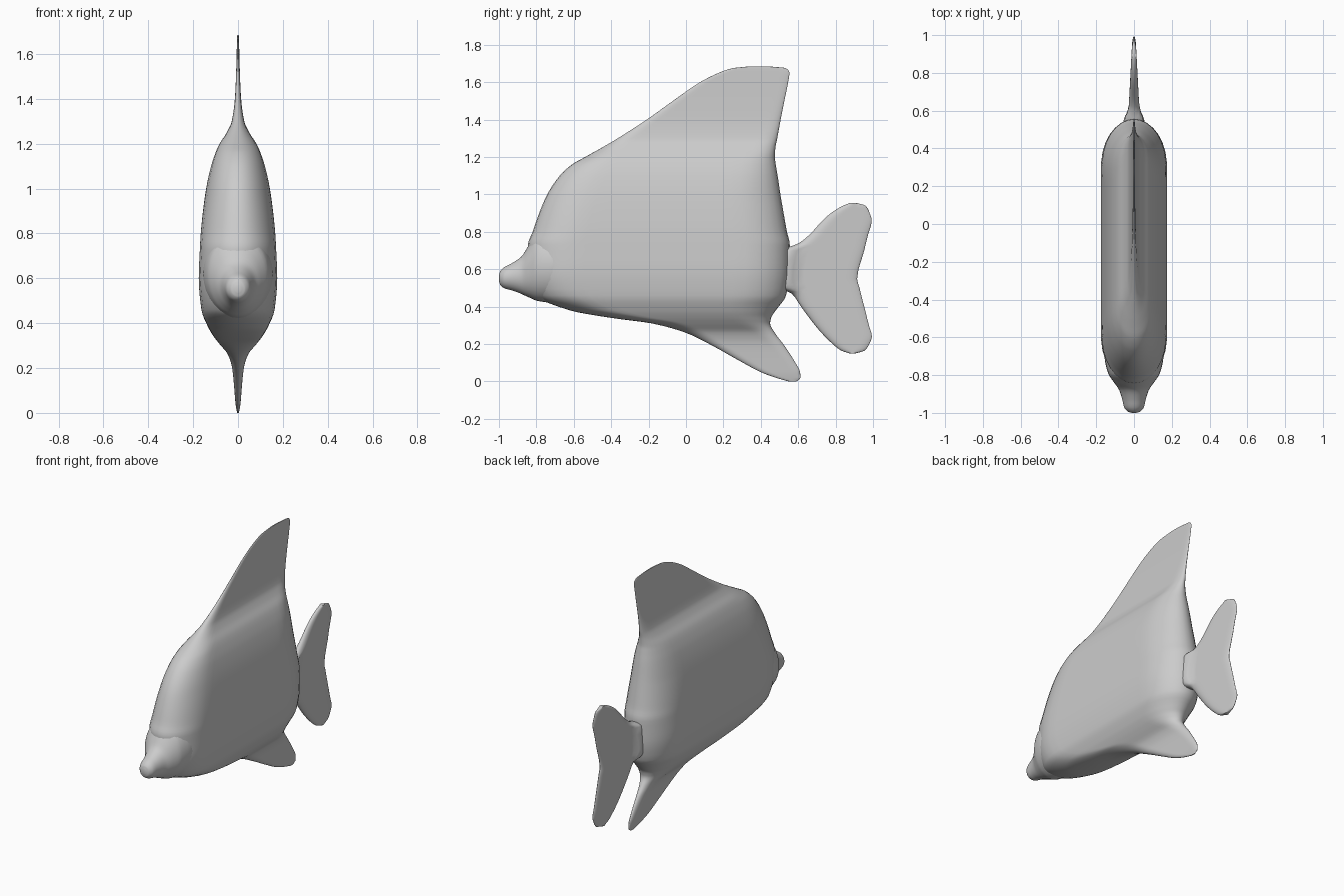
import bpy, bmesh, math


def smooth_rows(rows, steps):
    """Monotone cubic interpolation of rows; the first column is the position."""
    n = len(rows)

    def slope(i, c):
        if i in (0, n - 1):
            a, b = (0, 1) if i == 0 else (n - 2, n - 1)
            return (rows[b][c] - rows[a][c]) / (rows[b][0] - rows[a][0])
        d0 = (rows[i][c] - rows[i-1][c]) / (rows[i][0] - rows[i-1][0])
        d1 = (rows[i+1][c] - rows[i][c]) / (rows[i+1][0] - rows[i][0])
        return 2 * d0 * d1 / (d0 + d1) if d0 * d1 > 0 else 0.0

    out = []
    for i in range(n - 1):
        a, b = rows[i], rows[i+1]
        h = b[0] - a[0]
        for k in range(steps):
            t = k / steps
            row = [a[0] + h * t]
            for c in range(1, len(a)):
                row.append((2*t**3 - 3*t**2 + 1) * a[c] + (t**3 - 2*t**2 + t) * h * slope(i, c)
                           + (3*t**2 - 2*t**3) * b[c] + (t**3 - t**2) * h * slope(i+1, c))
            out.append(row)
    out.append(list(rows[-1]))
    return out


def skin(name, rings):
    bm = bmesh.new()
    loops = [[bm.verts.new(p) for p in r] for r in rings]
    n = len(loops[0])
    for a, b in zip(loops, loops[1:]):
        for i in range(n):
            j = (i + 1) % n
            bm.faces.new((a[i], a[j], b[j], b[i]))
    bm.faces.new(loops[0])
    bm.faces.new(loops[-1])
    bmesh.ops.recalc_face_normals(bm, faces=bm.faces[:])
    me = bpy.data.meshes.new(name)
    bm.to_mesh(me)
    bm.free()
    ob = bpy.data.objects.new(name, me)
    bpy.context.collection.objects.link(ob)
    bpy.context.view_layer.objects.active = ob
    ob.select_set(True)
    bpy.ops.object.shade_smooth_by_angle(angle=math.radians(50))
    ob.select_set(False)
    return ob


def slice_ring(z, y0, y1, width, n=26):
    """Horizontal slice from y0 to y1, rounded at both ends; width(y) is the half thickness."""
    mid, half = (y0 + y1) / 2, (y1 - y0) / 2
    side = []
    for i in range(n + 1):
        y = mid - half * math.cos(math.pi * i / n)
        w = width(y)
        r = min(0.25, 1.5 * w + 0.03, half)
        s = max(0.0, 1 - min(y - y0, y1 - y) / r)
        side.append((w * math.sqrt(max(0.0, 1 - s * s)), y))
    return [(x, y, z) for x, y in side] + [(-x, y, z) for x, y in side[-2:0:-1]]


# Body with dorsal and anal fins: height, front y, back y, half thickness
body = [(0.0, 0.55, 0.59, 0.004), (0.02, 0.48, 0.612, 0.008), (0.05, 0.40, 0.61, 0.012),
        (0.1, 0.305, 0.585, 0.016), (0.2, 0.125, 0.52, 0.026), (0.26, 0.0, 0.475, 0.045),
        (0.31, -0.18, 0.45, 0.085), (0.34, -0.4, 0.455, 0.108), (0.38, -0.62, 0.48, 0.132),
        (0.46, -0.8, 0.535, 0.163), (0.6, -0.845, 0.555, 0.175), (0.73, -0.845, 0.555, 0.17),
        (0.8, -0.82, 0.54, 0.166), (0.9, -0.785, 0.522, 0.156), (1.0, -0.742, 0.505, 0.142),
        (1.1, -0.675, 0.49, 0.12), (1.16, -0.61, 0.48, 0.1), (1.2, -0.54, 0.475, 0.082),
        (1.25, -0.45, 0.478, 0.05), (1.3, -0.365, 0.488, 0.028), (1.4, -0.21, 0.506, 0.014),
        (1.5, -0.07, 0.526, 0.009), (1.6, 0.075, 0.546, 0.006), (1.65, 0.175, 0.553, 0.005),
        (1.675, 0.25, 0.535, 0.004), (1.685, 0.34, 0.44, 0.003)]
skin("body_and_fins", [slice_ring(z, a, b, lambda y, w=w: w)
                       for z, a, b, w in smooth_rows(body, 4)])

# Snout: y, centre z, half width, half height
snout = [(-1.0, 0.553, 0.012, 0.015), (-0.993, 0.553, 0.033, 0.037), (-0.97, 0.555, 0.052, 0.057),
         (-0.93, 0.56, 0.062, 0.073), (-0.88, 0.568, 0.078, 0.1), (-0.84, 0.59, 0.105, 0.14),
         (-0.79, 0.615, 0.137, 0.185), (-0.7, 0.62, 0.156, 0.2), (-0.55, 0.62, 0.1, 0.15)]
skin("snout", [[(rx * math.cos(a), y, zc + rz * math.sin(a))
                for a in (2 * math.pi * k / 32 for k in range(32))]
               for y, zc, rx, rz in smooth_rows(snout, 4)])


# Forked tail fin, flaring into the body at its root
def tail_width(y):
    return 0.009 + 0.021 * max(0.0, 0.98 - y) / 0.4 + 0.6 * max(0.0, 0.6 - y)


tail = [(0.15, 0.875, 0.905), (0.165, 0.83, 0.955), (0.2, 0.785, 0.98), (0.24, 0.743, 0.994),
        (0.3, 0.69, 0.978), (0.4, 0.615, 0.953), (0.47, 0.565, 0.935), (0.5, 0.5, 0.928),
        (0.55, 0.48, 0.915), (0.7, 0.5, 0.953), (0.735, 0.595, 0.961), (0.78, 0.655, 0.972),
        (0.86, 0.73, 0.993), (0.9, 0.775, 0.982), (0.94, 0.84, 0.96), (0.955, 0.88, 0.91)]
skin("tail_fin", [slice_ring(z, a, b, tail_width, 20) for z, a, b in smooth_rows(tail, 3)])
